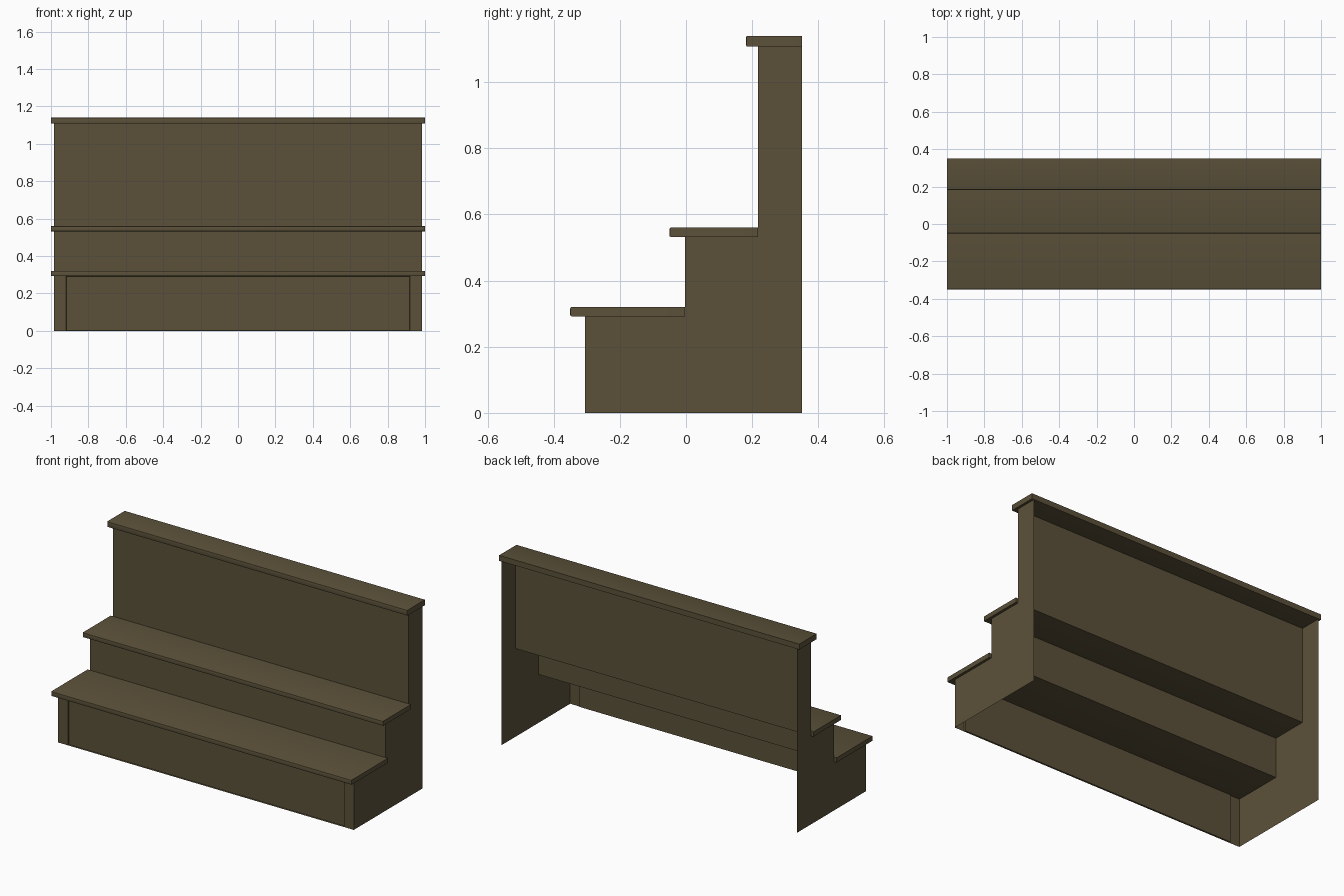
import bpy, bmesh

if "Cube" in bpy.data.objects:
    bpy.data.objects.remove(bpy.data.objects["Cube"])

wood = bpy.data.materials.new("dark olive wood")
wood.diffuse_color = (0.105, 0.083, 0.042, 1)
wood.use_nodes = True
wood.node_tree.nodes["Principled BSDF"].inputs["Base Color"].default_value = wood.diffuse_color

HALF = 0.985          # half width of the carcass
BACK = 0.35           # open back edge
# each tier: riser y, riser bottom z, riser top z, board front y, board back y, board top z
TIERS = {
    "lower_step": (-0.305, 0.0, 0.292, -0.35, -0.003, 0.32),
    "upper_step": (-0.003, 0.292, 0.532, -0.05, 0.217, 0.56),
    "backrest": (0.217, 0.532, 1.107, 0.182, BACK, 1.14),
}


def finish(name, bm):
    mesh = bpy.data.meshes.new(name)
    bm.to_mesh(mesh)
    bm.free()
    ob = bpy.data.objects.new(name, mesh)
    bpy.context.collection.objects.link(ob)
    mesh.materials.append(wood)
    return ob


def sheet(bm, points):
    return bm.faces.new([bm.verts.new(p) for p in points])


for name, (y, z0, z1, front, back, top) in TIERS.items():
    # thin riser sheet, open behind
    bm = bmesh.new()
    face = sheet(bm, [(-HALF, y, z0), (HALF, y, z0), (HALF, y, z1), (-HALF, y, z1)])
    if name == "lower_step":
        # framed panel with a shallow recess
        bmesh.ops.inset_individual(bm, faces=[face], thickness=0.055)
        for v in face.verts:
            v.co.x = 0.92 if v.co.x > 0 else -0.92
        ring = bmesh.ops.inset_individual(bm, faces=[face], thickness=0.003)
        for v in face.verts:
            v.co.y += 0.008
    finish(name + "_riser", bm)

    # overhanging board with eased edges
    bm = bmesh.new()
    bmesh.ops.create_cube(bm, size=1)
    for v in bm.verts:
        v.co.x *= 2
        v.co.y = front if v.co.y < 0 else back
        v.co.z = z1 if v.co.z < 0 else top
    nose = [e for e in bm.edges if all(abs(v.co.y - front) < 1e-5 for v in e.verts)]
    bmesh.ops.bevel(bm, geom=nose, offset=0.004, segments=2, profile=0.5, affect='EDGES')
    board = finish(name + "_board", bm)
    bpy.context.view_layer.objects.active = board
    board.select_set(True)
    bpy.ops.object.shade_smooth_by_angle()
    board.select_set(False)

# stepped side sheets, mirrored
outline = [(BACK, 0.0)]
for y, z0, z1, *_ in reversed(list(TIERS.values())):
    outline += [(y, z1), (y, z0)]
outline.insert(1, (BACK, TIERS["backrest"][2]))
for name, x in (("right_side", HALF), ("left_side", -HALF)):
    bm = bmesh.new()
    pts = [(x, y, z) for y, z in outline]
    sheet(bm, pts if x > 0 else pts[::-1])
    finish(name, bm)
